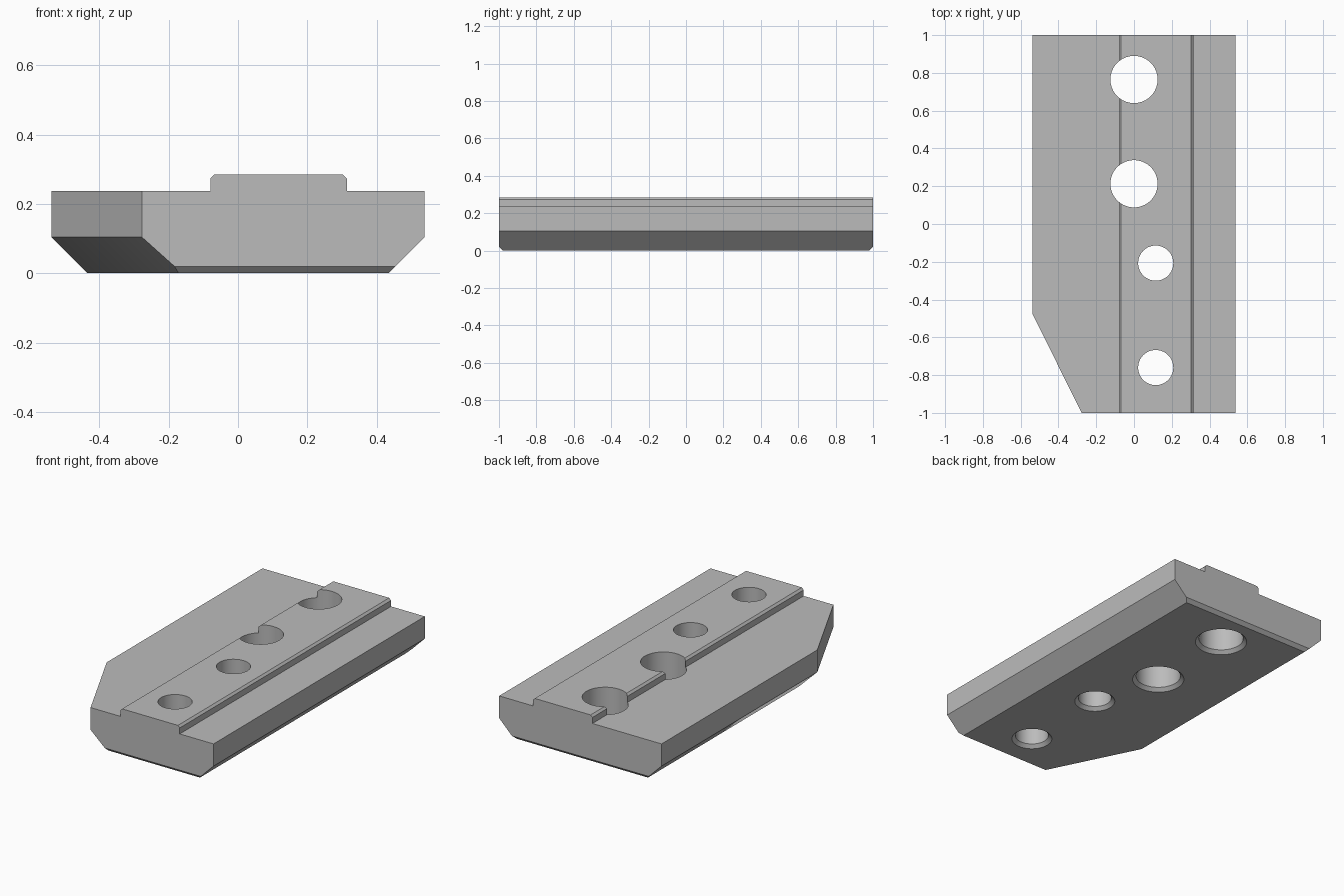
import bpy, bmesh
from mathutils import Vector

cube = bpy.data.objects.get("Cube")
if cube:
    bpy.data.objects.remove(cube, do_unlink=True)

grey = bpy.data.materials.new("plain_grey")
grey.use_nodes = True
grey.diffuse_color = (0.5, 0.5, 0.5, 1)
grey.node_tree.nodes["Principled BSDF"].inputs["Base Color"].default_value = (0.5, 0.5, 0.5, 1)


def add_object(name, bm):
    bmesh.ops.recalc_face_normals(bm, faces=bm.faces)
    mesh = bpy.data.meshes.new(name)
    bm.to_mesh(mesh)
    bm.free()
    mesh.materials.append(grey)
    obj = bpy.data.objects.new(name, mesh)
    bpy.context.collection.objects.link(obj)
    return obj


def slice_off(bm, point, outward):
    """Cut away everything beyond a plane and cap the opening."""
    cut = bmesh.ops.bisect_plane(bm, geom=bm.verts[:] + bm.edges[:] + bm.faces[:],
                                 plane_co=point, plane_no=outward, clear_outer=True)
    edges = [e for e in cut["geom_cut"] if isinstance(e, bmesh.types.BMEdge)]
    bmesh.ops.contextual_create(bm, geom=edges)


# Mounting plate: cross-section with a raised, chamfered rail
W, TOP, RAIL, SLOPE, BEVEL = 0.538, 0.237, 0.285, 0.104, 0.012
LEFT, RIGHT, END = -0.08, 0.314, 0.02
profile = [(SLOPE - W, 0), (W - SLOPE, 0), (W, SLOPE), (W, TOP),
           (RIGHT, TOP), (RIGHT, RAIL - BEVEL), (RIGHT - BEVEL, RAIL),
           (LEFT + BEVEL, RAIL), (LEFT, RAIL - BEVEL), (LEFT, TOP),
           (-W, TOP), (-W, SLOPE)]
bm = bmesh.new()
section = bm.faces.new([bm.verts.new((x, -1, z)) for x, z in profile])
extruded = bmesh.ops.extrude_face_region(bm, geom=[section], use_keep_orig=True)
bmesh.ops.translate(bm, vec=(0, 2, 0),
                    verts=[v for v in extruded["geom"] if isinstance(v, bmesh.types.BMVert)])
bmesh.ops.recalc_face_normals(bm, faces=bm.faces)

# Angled front corner, then the sloping undersides of corner and ends
corner = Vector((-0.277, -1, 0))
normal = Vector((-0.525, -0.261, 0)).normalized()
slice_off(bm, corner, normal)
slice_off(bm, corner + Vector((0, 0, SLOPE)), normal - Vector((0, 0, 1)))
for side in (-1, 1):
    slice_off(bm, (0, side, END), (0, side, -1))
plate = add_object("mounting_plate", bm)

# Through holes, widened at the underside
for i, (x, y, r) in enumerate([(0, 0.765, 0.125), (0, 0.213, 0.125),
                               (0.115, -0.207, 0.093), (0.115, -0.76, 0.093)]):
    bm = bmesh.new()
    rings = []
    for radius, z in [(r + 0.04, -0.02), (r, 0.02), (r, 0.4)]:
        ring = bmesh.ops.create_circle(bm, segments=64, radius=radius)["verts"]
        bmesh.ops.translate(bm, verts=ring, vec=(x, y, z))
        rings.append(ring)
    for low, high in zip(rings, rings[1:]):
        for k in range(len(low)):
            n = (k + 1) % len(low)
            bm.faces.new((low[k], low[n], high[n], high[k]))
    bm.faces.new(rings[0])
    bm.faces.new(rings[-1])
    cutter = add_object(f"hole_cutter_{i + 1}", bm)
    cutter.hide_render = True
    cutter.hide_set(True)
    hole = plate.modifiers.new(f"hole_{i + 1}", 'BOOLEAN')
    hole.operation = 'DIFFERENCE'
    hole.solver = 'EXACT'
    hole.object = cutter

# Bake the holes and smooth only their walls
bpy.context.view_layer.objects.active = plate
plate.select_set(True)
for modifier in list(plate.modifiers):
    bpy.ops.object.modifier_apply(modifier=modifier.name)
for helper in [o for o in bpy.data.objects if o.name.startswith("hole_cutter")]:
    bpy.data.objects.remove(helper, do_unlink=True)
bpy.ops.object.shade_smooth_by_angle(angle=0.35)
